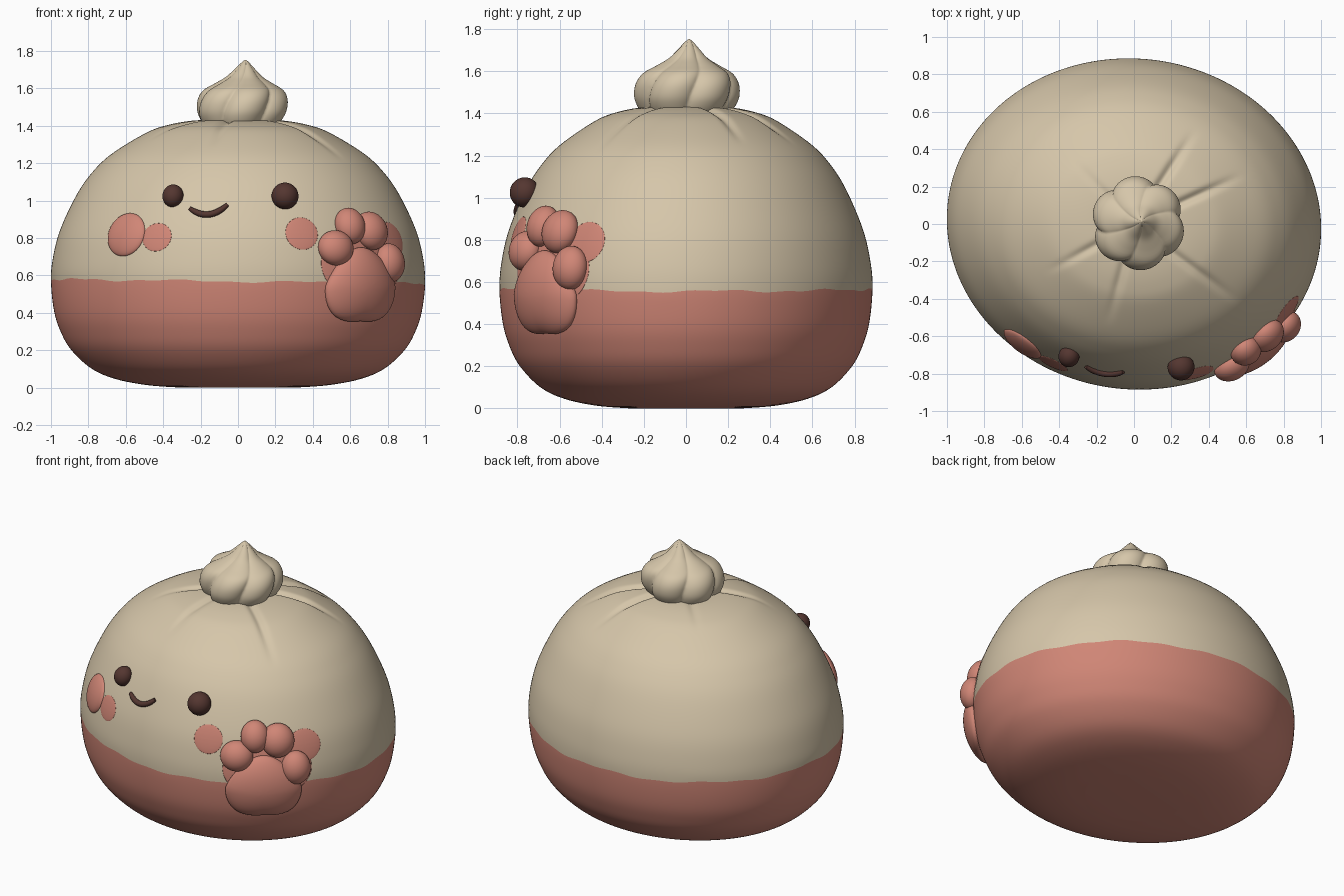
import bpy, bmesh, math
from mathutils import Vector
from mathutils.bvhtree import BVHTree

if "Cube" in bpy.data.objects:
    bpy.data.objects.remove(bpy.data.objects["Cube"])


def material(name, rgb):
    m = bpy.data.materials.new(name)
    m.diffuse_color = (*rgb, 1)
    m.use_nodes = True
    m.node_tree.nodes["Principled BSDF"].inputs["Base Color"].default_value = m.diffuse_color
    return m


cream = material("cream dough", (0.67, 0.565, 0.40))
pink = material("pink glaze", (0.63, 0.238, 0.181))
brown = material("dark brown", (0.089, 0.037, 0.03))


def add_object(name, bm, mats):
    bmesh.ops.recalc_face_normals(bm, faces=bm.faces)
    for f in bm.faces:
        f.smooth = True
    me = bpy.data.meshes.new(name)
    bm.to_mesh(me)
    bm.free()
    for m in mats:
        me.materials.append(m)
    ob = bpy.data.objects.new(name, me)
    bpy.context.collection.objects.link(ob)
    return ob


def smooth_profile(keys, steps):
    """Catmull-Rom samples through (radius, height) keys."""
    out = []
    k = [keys[0]] + keys + [keys[-1]]
    for i in range(1, len(k) - 2):
        p = [Vector(q) for q in k[i - 1:i + 3]]
        for s in range(steps):
            t = s / steps
            out.append(0.5 * (2 * p[1] + (p[2] - p[0]) * t
                              + (2 * p[0] - 5 * p[1] + 4 * p[2] - p[3]) * t ** 2
                              + (3 * p[1] - p[0] - 3 * p[2] + p[3]) * t ** 3))
    return out + [Vector(keys[-1])]


def loft(name, profile, n, point, mats, split=-1):
    """Rings of n points from point(r, z, angle); rows below split use slot 1."""
    bm = bmesh.new()
    rings = [[bm.verts.new(point(r, z, 2 * math.pi * j / n)) for j in range(n)]
             for r, z in profile]
    for i in range(len(rings) - 1):
        for j in range(n):
            f = bm.faces.new((rings[i][j], rings[i][(j + 1) % n],
                              rings[i + 1][(j + 1) % n], rings[i + 1][j]))
            f.material_index = int(i < split)
    for ring, slot in ((rings[0], int(split > 0)), (rings[-1], 0)):
        c = bm.verts.new(sum((v.co for v in ring), Vector()) / n)
        for j in range(n):
            bm.faces.new((ring[j], ring[(j + 1) % n], c)).material_index = slot
    return add_object(name, bm, mats)


# Bun body with pinched folds and a wavy pink lower half
FOLDS = [(60, 1.0, .66), (27, 1.0, .66), (-40, .7, .72), (-103, .7, .62),
         (-148, .7, .55), (130, .4, .5)]
SEAM = 0.568


def body_point(r, z, t):
    wob = .005 * math.sin(9 * t) + .003 * math.sin(23 * t + 1) - .012 * math.cos(t)
    dip = 0
    if z > 0.9:
        for deg, amt, end in FOLDS:
            d = (t - math.radians(deg) + math.pi) % (2 * math.pi) - math.pi
            fade = max(0, min(1, (end - r) / .25))
            dip += .02 * amt * fade * math.exp(-(d * r / .025) ** 2)
    z += wob * math.exp(-((z - SEAM) / .06) ** 2) - dip
    r = (r - dip * .4) * (1 - .015 * math.sin(2 * t))
    return (r * math.cos(t), .885 * r * math.sin(t), z)


body_keys = [(.3, 0), (.48, .013), (.65, .045), (.78, .1), (.89, .2), (.948, .3),
             (.983, .41), (1.0, SEAM), (.988, .7), (.948, .85), (.863, 1.03), (.78, 1.15),
             (.675, 1.25), (.495, 1.36), (.38, 1.403), (.24, 1.428), (.1, 1.43)]
body = loft("bun_body", smooth_profile(body_keys, 6), 256, body_point,
            [cream, pink], 7 * 6)
tree = BVHTree.FromPolygons([v.co for v in body.data.vertices],
                            [p.vertices for p in body.data.polygons])


# Twisted dough knot on top
def knot_point(r, z, t):
    h = max(0, (z - 1.4) / .35)
    lobe = abs(math.sin(3 * (t - .75 * h ** 1.5)))
    r *= .85 + .15 * lobe ** .7
    return (.015 + .025 * h + r * math.cos(t), .015 * h + r * math.sin(t), z)


knot_keys = [(.2, 1.39), (.23, 1.43), (.25, 1.48), (.247, 1.54), (.217, 1.59),
             (.155, 1.627), (.1, 1.66), (.058, 1.7), (.022, 1.737), (.004, 1.752)]
loft("top_knot", smooth_profile(knot_keys, 4), 144, knot_point, [cream])


def wrapped(name, x, y, z, hu, hv, depth, mat, lift=0, shape=None):
    """Rounded patch that hugs the body, centred in the direction of (x, y) at height z."""
    out = Vector((x, y, 0)).normalized()
    c, n, _, _ = tree.ray_cast(out * 3 + Vector((0, 0, z)), -out)
    u = Vector((0, 0, 1)).cross(n).normalized()
    v = n.cross(u)
    bm = bmesh.new()
    bmesh.ops.create_uvsphere(bm, u_segments=48, v_segments=24, radius=1)
    for vert in bm.verts:
        a, b, h = vert.co
        if shape:
            a, b = shape(a, b)
        p = c + u * a * hu + v * b * hv
        hit = tree.ray_cast(p + n * .4, -n)[0] or p
        vert.co = hit + n * (h * depth + lift)
    return add_object(name, bm, [mat])


# Face: eyes and cheeks
wrapped("left_eye", -.345, -.70, 1.02, .056, .062, .055, brown, .015)
wrapped("right_eye", .245, -.74, 1.015, .072, .072, .068, brown, .025)
wrapped("raised_left_cheek", -.605, -.65, .82, .12, .12, .03, pink)
wrapped("left_blush", -.435, -.75, .805, .085, .078, .005, pink)
wrapped("right_blush", .335, -.785, .825, .09, .09, .005, pink)

# Smiling mouth tube
curve = bpy.data.curves.new("mouth", "CURVE")
curve.dimensions = "3D"
curve.bevel_depth = .017
curve.bevel_resolution = 4
curve.use_fill_caps = True
spline = curve.splines.new("POLY")
spline.points.add(16)
for i, pt in enumerate(spline.points):
    s = i / 8 - 1
    x, z = -.157 + .1 * s, .926 + .042 * s * s + .01 * s
    hit = tree.ray_cast(Vector((x, -3, z)), Vector((0, 1, 0)))[0]
    pt.co = (x, hit.y - .006, z, 1)
    pt.radius = 1 - .35 * s ** 4
curve.materials.append(brown)
bpy.context.collection.objects.link(bpy.data.objects.new("mouth", curve))


# Paw: main pad, four toes and the painted area around it
def pad_shape(a, b):
    a *= 1 - .3 * max(0, b) + .06 * max(0, -b)
    if b < 0:
        b *= 1 - .12 * (1 - min(1, abs(a) * 1.4))
        a *= 1 + .08 * b * b
    return a, b


wrapped("paw_pad", .675, -.69, .54, .23, .21, .065, pink, .012, pad_shape)
for i, (x, y, z, hu, hv) in enumerate([(.545, -.79, .745, .1, .095),
                                       (.62, -.70, .86, .085, .1),
                                       (.735, -.615, .835, .1, .105),
                                       (.83, -.56, .665, .09, .105)]):
    wrapped("paw_toe_%d" % (i + 1), x, y, z, hu, hv, .07, pink, .018)
wrapped("paw_paint", .70, -.68, .66, .27, .19, .004, pink)
wrapped("side_blush", .82, -.475, .79, .105, .1, .005, pink)
